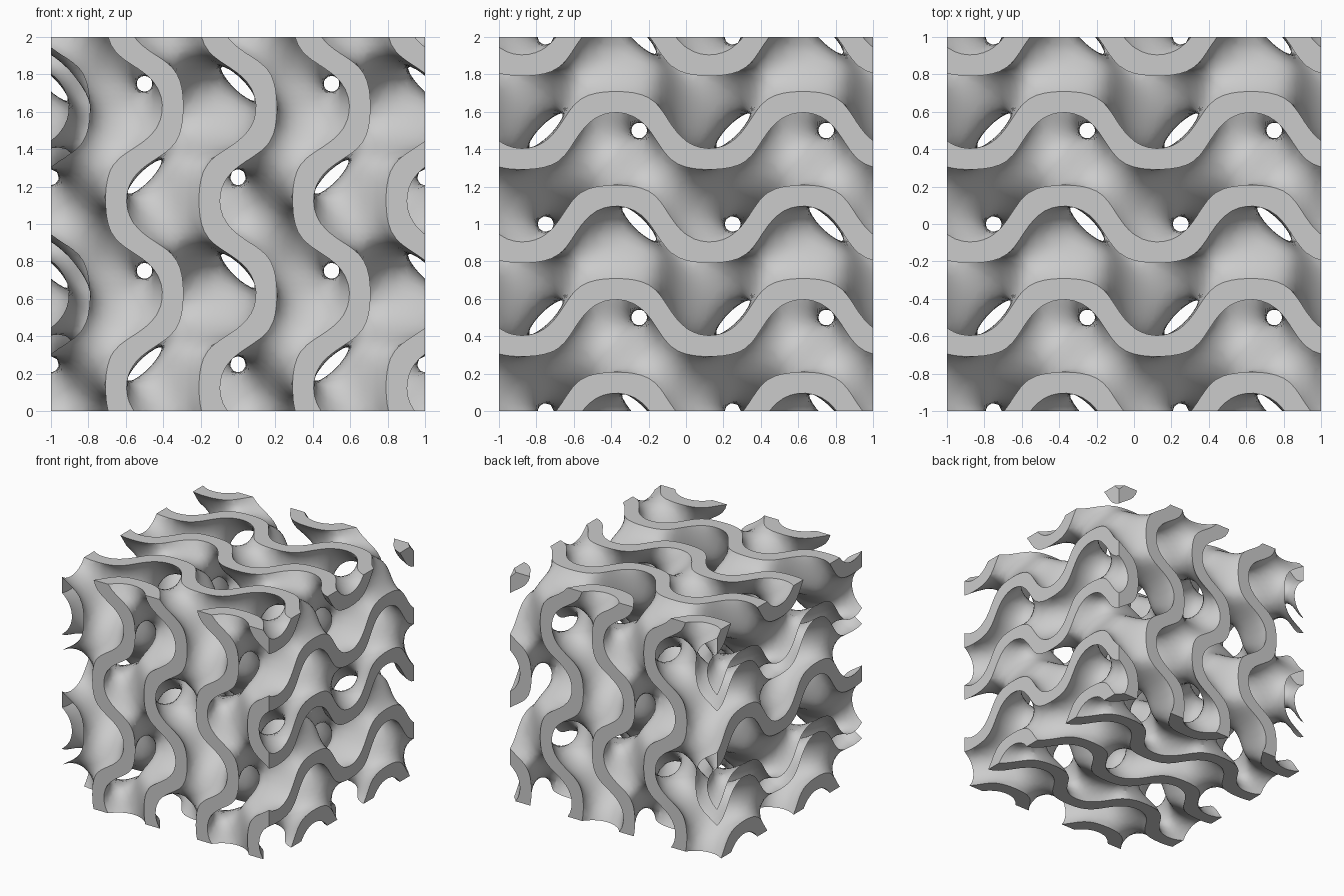
import bpy, bmesh, math
from itertools import product
from mathutils import Vector

cube = bpy.data.objects.get("Cube")
if cube:
    bpy.data.objects.remove(cube, do_unlink=True)

LEVEL = 0.6            # half thickness of the wall, in field units
STEP = 0.04            # sampling distance
COUNT = 54             # samples per axis, slightly more than the block
START = -STEP * (COUNT - 1) / 2
TAU = 2 * math.pi


def wall(p):
    """Periodic minimal-surface wall: negative inside the material."""
    sx, sy, sz = (math.sin(TAU * c) for c in p)
    cx, cy, cz = (math.cos(TAU * c) for c in p)
    g = sx * cy + sy * cz + sz * cx + cx * cy * cz - sx * sy * sz
    return abs(g) - LEVEL


def project(p):
    """Pull a point onto the wall surface."""
    e = 0.001
    for _ in range(4):
        f = wall(p)
        grad = Vector([(wall(p + d) - wall(p - d)) / (2 * e)
                       for d in (Vector((e, 0, 0)), Vector((0, e, 0)), Vector((0, 0, e)))])
        move = grad * (f / max(grad.length_squared, 1.0))
        p = p - move
        if move.length < 0.0001:
            break
    return p


# Sample the field on a grid whose outer layer is empty
def place(i, j, k):
    return Vector((START + i * STEP, START + j * STEP, START + k * STEP))


field = {}
for key in product(range(COUNT), repeat=3):
    rim = min(key) == 0 or max(key) == COUNT - 1
    field[key] = 1.0 if rim else wall(place(*key))

# One vertex per mixed cell, one quad per crossed grid edge
bm = bmesh.new()
corners = list(product((0, 1), repeat=3))
edges = [(a, b) for a in corners for b in corners
         if a < b and sum(abs(u - v) for u, v in zip(a, b)) == 1]
cell_verts = {}


def cell_vert(cell):
    if cell not in cell_verts:
        total, hits = Vector(), 0
        for a, b in edges:
            ka = tuple(c + d for c, d in zip(cell, a))
            kb = tuple(c + d for c, d in zip(cell, b))
            fa, fb = field[ka], field[kb]
            if (fa < 0) != (fb < 0):
                total += place(*ka).lerp(place(*kb), fa / (fa - fb))
                hits += 1
        p = total / hits
        if max(abs(c) for c in p) < 1 + STEP * 0.7:
            p = project(p)
        cell_verts[cell] = bm.verts.new(p)
    return cell_verts[cell]


for key, value in field.items():
    for axis in range(3):
        other = list(key)
        other[axis] += 1
        if other[axis] >= COUNT or (value < 0) == (field[tuple(other)] < 0):
            continue
        u, v = (axis + 1) % 3, (axis + 2) % 3
        ring = []
        for du, dv in ((0, 0), (1, 0), (1, 1), (0, 1)):
            cell = list(key)
            cell[u] -= du
            cell[v] -= dv
            ring.append(cell_vert(tuple(cell)))
        bm.faces.new(ring if value < 0 else ring[::-1])

# Trim to the block and cap every cut flat
for axis, side in product(range(3), (-1, 1)):
    normal = Vector()
    normal[axis] = side
    cut = bmesh.ops.bisect_plane(bm, geom=bm.verts[:] + bm.edges[:] + bm.faces[:],
                                 dist=0.00001, plane_co=normal, plane_no=normal,
                                 clear_outer=True)
    rim = [e for e in cut["geom_cut"]
           if isinstance(e, bmesh.types.BMEdge) and e.is_boundary]
    caps = bmesh.ops.holes_fill(bm, edges=rim, sides=0)["faces"]
    bmesh.ops.triangulate(bm, faces=caps)
bmesh.ops.recalc_face_normals(bm, faces=bm.faces[:])
bmesh.ops.translate(bm, verts=bm.verts[:], vec=(0, 0, 1))

mesh = bpy.data.meshes.new("lattice_block")
bm.to_mesh(mesh)
bm.free()
block = bpy.data.objects.new("lattice_block", mesh)
bpy.context.collection.objects.link(block)

# Plain grey finish
grey = bpy.data.materials.new("plain_grey")
grey.use_nodes = True
colour = (0.6, 0.6, 0.6, 1)
grey.diffuse_color = colour
grey.node_tree.nodes["Principled BSDF"].inputs["Base Color"].default_value = colour
mesh.materials.append(grey)

bpy.context.view_layer.objects.active = block
block.select_set(True)
bpy.ops.object.shade_smooth_by_angle(angle=math.radians(35))
